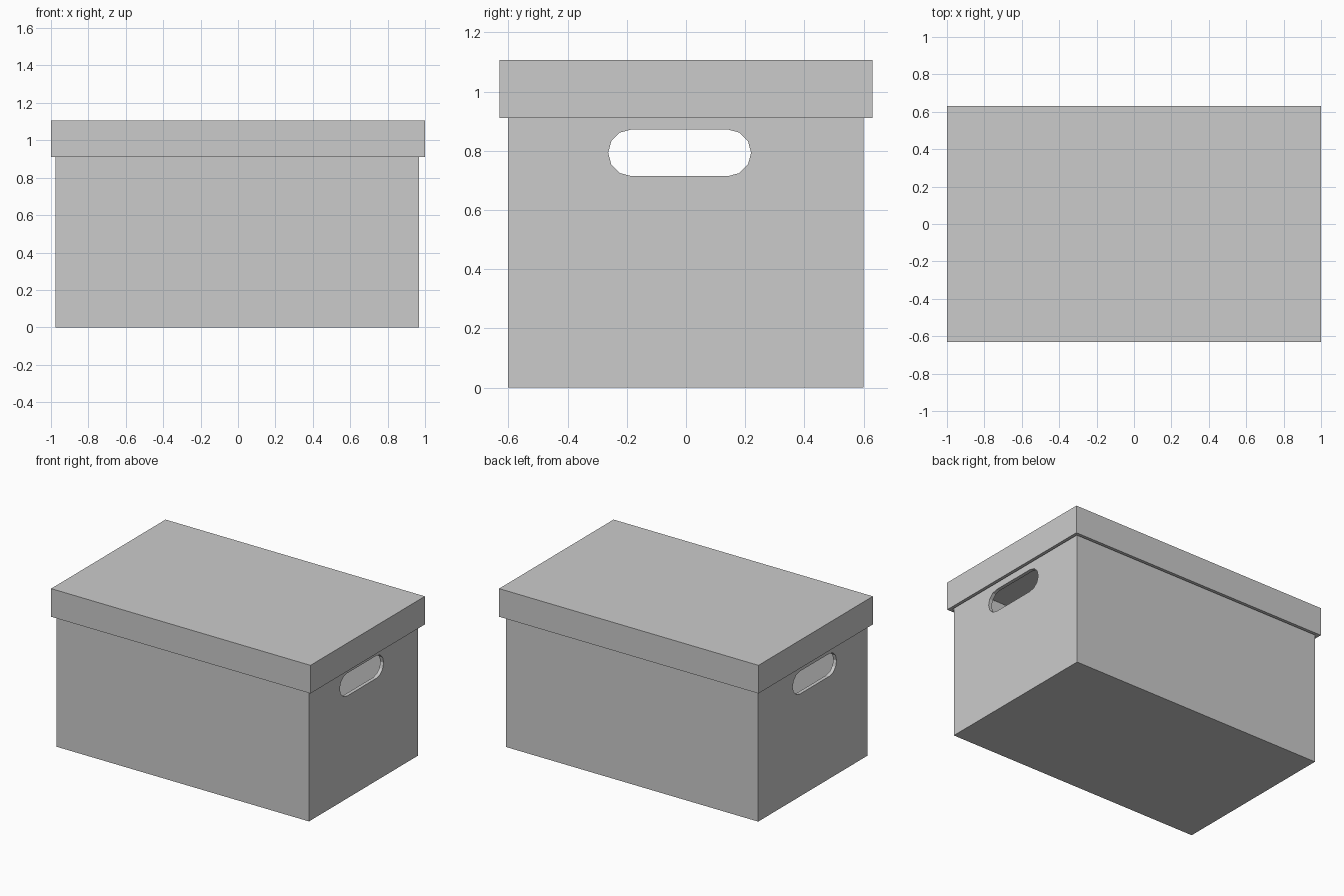
import bpy, bmesh
from math import sin, cos, pi, radians

if "Cube" in bpy.data.objects:
    bpy.data.objects.remove(bpy.data.objects["Cube"])


def open_tray(name, lo, hi, open_dir, wall):
    """Box shell with one horizontal side removed and walls thickened inward."""
    bm = bmesh.new()
    bmesh.ops.create_cube(bm, size=1)
    for v in bm.verts:
        v.co = [lo[i] if v.co[i] < 0 else hi[i] for i in range(3)]
    bm.normal_update()
    gone = [f for f in bm.faces if f.normal.z * open_dir > 0.9]
    bmesh.ops.delete(bm, geom=gone, context='FACES_ONLY')
    me = bpy.data.meshes.new(name)
    bm.to_mesh(me)
    bm.free()
    ob = bpy.data.objects.new(name, me)
    bpy.context.collection.objects.link(ob)
    mod = ob.modifiers.new("walls", 'SOLIDIFY')
    mod.thickness = wall
    mod.offset = -1
    mod.use_even_offset = True
    return ob


def handle_cutter(y0, y1, z, r):
    """Rounded slot running through both end walls."""
    ring = [(y1 + r * sin(a), z + r * cos(a)) for a in (i * pi / 6 for i in range(7))]
    ring += [(y0 - r * sin(a), z - r * cos(a)) for a in (i * pi / 6 for i in range(7))]
    bm = bmesh.new()
    face = bm.faces.new([bm.verts.new((-1.2, y, h)) for y, h in ring])
    out = bmesh.ops.extrude_face_region(bm, geom=[face])
    moved = [g for g in out["geom"] if isinstance(g, bmesh.types.BMVert)]
    bmesh.ops.translate(bm, vec=(2.4, 0, 0), verts=moved)
    bmesh.ops.recalc_face_normals(bm, faces=bm.faces)
    me = bpy.data.meshes.new("handle_cutter")
    bm.to_mesh(me)
    bm.free()
    ob = bpy.data.objects.new("handle_cutter", me)
    bpy.context.collection.objects.link(ob)
    ob.hide_render = True
    return ob


def apply_modifiers(ob):
    bpy.context.view_layer.objects.active = ob
    for name in [m.name for m in ob.modifiers]:
        bpy.ops.object.modifier_apply(modifier=name)


# Box body, open at the top
body = open_tray("box_body", (-0.977, -0.602, 0), (0.969, 0.60, 1.08), 1, 0.025)

# Hand holes in both ends
cutter = handle_cutter(-0.184, 0.141, 0.793, 0.079)
cut = body.modifiers.new("hand_holes", 'BOOLEAN')
cut.operation = 'DIFFERENCE'
cut.solver = 'EXACT'
cut.object = cutter
apply_modifiers(body)
bpy.data.objects.remove(cutter)

# Lid, open at the bottom
lid = open_tray("lid", (-1, -0.63, 0.911), (1, 0.63, 1.107), -1, 0.022)
apply_modifiers(lid)
